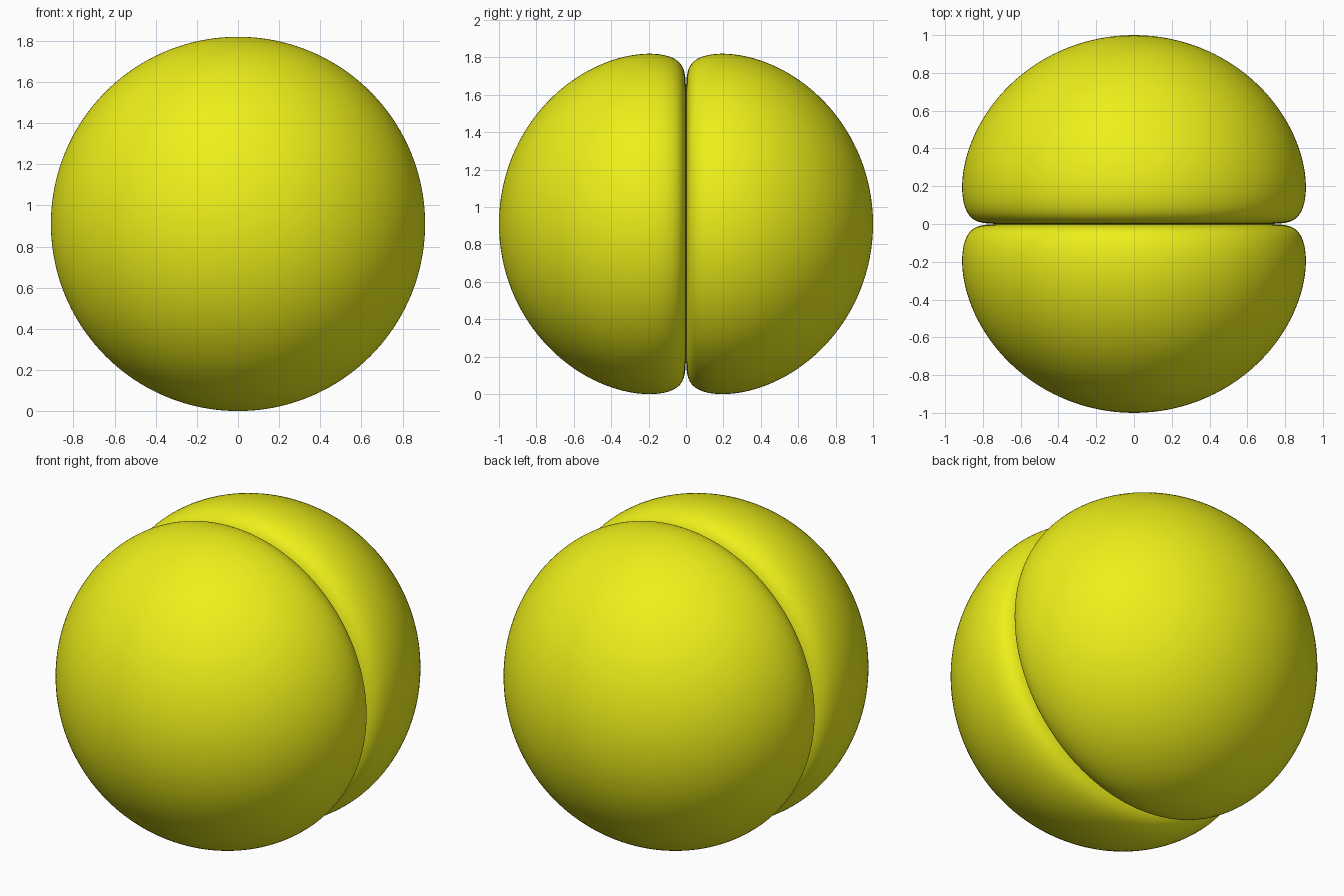
import bpy, bmesh, math

if "Cube" in bpy.data.objects:
    bpy.data.objects.remove(bpy.data.objects["Cube"])

K = 0.046          # lobe profile: r = cos(theta) ** K, revolved about the y axis
RINGS, SIDES = 80, 160
WIDEST = math.cos(math.atan(1 / math.sqrt(K))) ** K * math.sin(math.atan(1 / math.sqrt(K)))

mat = bpy.data.materials.new("yellow")
mat.diffuse_color = (0.85, 0.87, 0.01, 1)
mat.use_nodes = True
mat.node_tree.nodes["Principled BSDF"].inputs["Base Color"].default_value = mat.diffuse_color


def profile():
    """Points (y, radius) from the outer pole round the rim to the inner centre."""
    pts = []
    for i in range(RINGS):
        gap = math.pi / 2 * (1 - i / RINGS) ** 2.5   # rings crowd towards the rim
        c = math.sin(gap)
        r = c ** K
        pts.append((r * c, r * math.cos(gap)))
    return pts + [(0.00002, 0.0)]


def lobe(name, side):
    bm = bmesh.new()
    pts = [bm.verts.new((0, side * y, rad + 0.0)) for y, rad in profile()]
    edges = [bm.edges.new(p) for p in zip(pts, pts[1:])]
    bmesh.ops.spin(bm, geom=pts + edges, cent=(0, 0, 0), axis=(0, 1, 0),
                   angle=2 * math.pi, steps=SIDES, use_merge=True)
    bmesh.ops.remove_doubles(bm, verts=bm.verts, dist=1e-6)
    bmesh.ops.recalc_face_normals(bm, faces=bm.faces)
    for f in bm.faces:
        f.smooth = True
    me = bpy.data.meshes.new(name)
    bm.to_mesh(me)
    bm.free()
    me.materials.append(mat)
    ob = bpy.data.objects.new(name, me)
    ob.location.z = WIDEST
    bpy.context.collection.objects.link(ob)


# Two mirrored lobes meeting at the y = 0 groove
lobe("front_lobe", -1)
lobe("back_lobe", 1)
